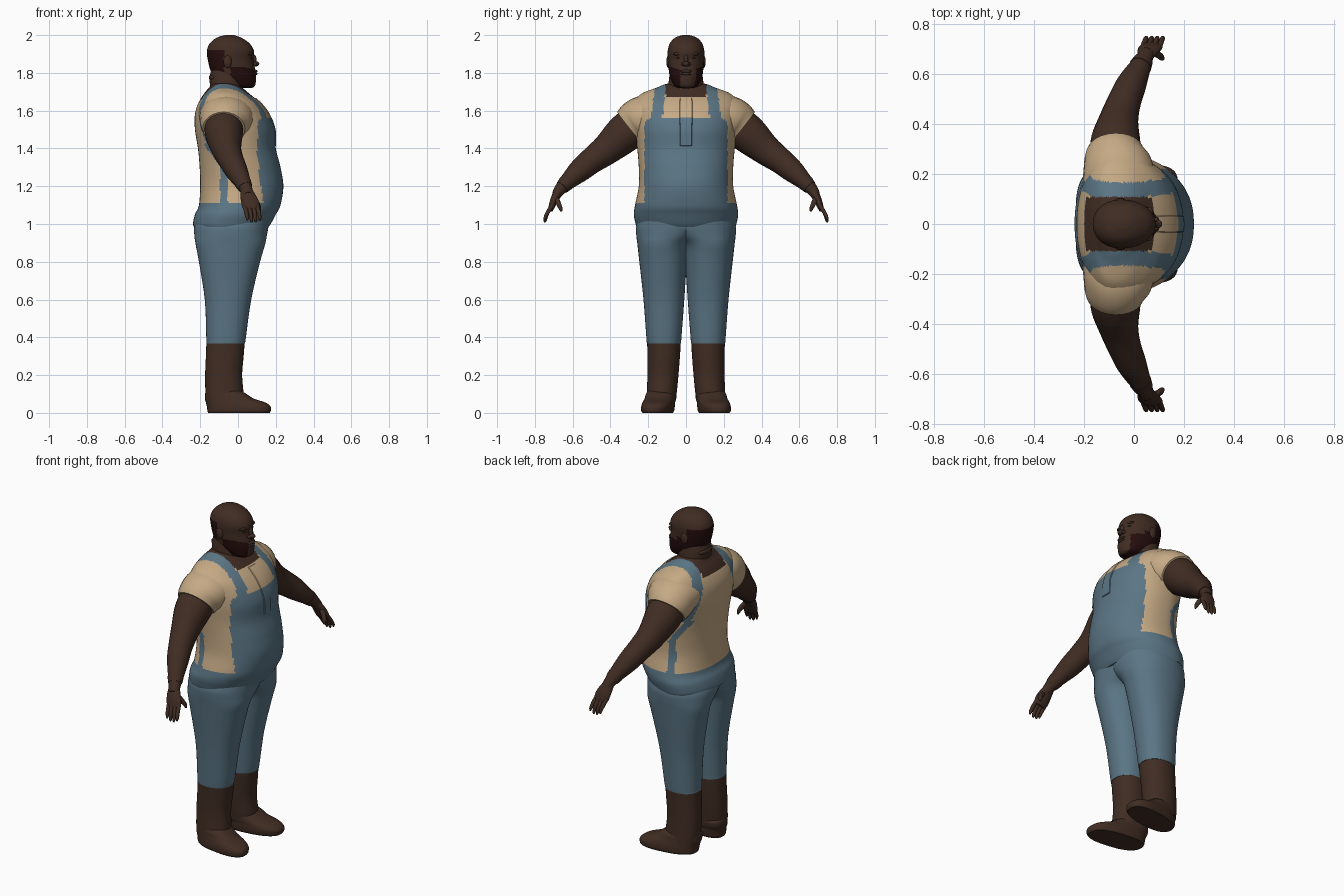
import bpy, bmesh, math
from mathutils import Vector

cube = bpy.data.objects.get("Cube")
if cube:
    bpy.data.objects.remove(cube, do_unlink=True)


def material(name, rgb):
    m = bpy.data.materials.new(name)
    m.use_nodes = True
    m.diffuse_color = (*rgb, 1)
    m.node_tree.nodes["Principled BSDF"].inputs["Base Color"].default_value = (*rgb, 1)
    return m


SKIN = material("dark brown", (.052, .026, .017))
HAIR = material("black brown", (.018, .004, .004))
DENIM = material("denim blue", (.105, .18, .235))
SHIRT = material("tan cloth", (.56, .40, .235))
made = []


def spline(points, steps):
    """Catmull-Rom samples through tuples of any length."""
    pts = [Vector(p) for p in points]
    out = []
    for i in range(len(pts) - 1):
        a, b, c, d = pts[max(i - 1, 0)], pts[i], pts[i + 1], pts[min(i + 2, len(pts) - 1)]
        for k in range(steps):
            t = k / steps
            out.append(b + (c - a) * (t / 2) + (a * 2 - b * 5 + c * 4 - d) * (t * t / 2)
                       + (b * 3 - a - c * 3 + d) * (t ** 3 / 2))
    return out + [pts[-1]]


def finish(name, bm, mats, rule=None):
    bmesh.ops.recalc_face_normals(bm, faces=bm.faces)
    if rule:
        for f in bm.faces:
            f.material_index = rule(f.calc_center_median())
    mesh = bpy.data.meshes.new(name)
    bm.to_mesh(mesh)
    bm.free()
    for m in mats:
        mesh.materials.append(m)
    ob = bpy.data.objects.new(name, mesh)
    bpy.context.collection.objects.link(ob)
    made.append(ob)


def bridge(rings):
    bm = bmesh.new()
    loops = [[bm.verts.new(p) for p in ring] for ring in rings]
    n = len(loops[0])
    for a, b in zip(loops, loops[1:]):
        for i in range(n):
            j = (i + 1) % n
            bm.faces.new((a[i], a[j], b[j], b[i]))
    bm.faces.new(loops[0])
    bm.faces.new(loops[-1])
    return bm


def power(v, p):
    return math.copysign(abs(v) ** (2 / p), v)


def stack(sections, n=40, steps=5, mid=.5, p=2.2, side=1, splay=0):
    """Level rings from (z, back, front, inner, outer)."""
    rings = []
    for z, x0, x1, y0, y1 in spline(sections, steps):
        cx, cy, ring = x0 + (x1 - x0) * mid, (y0 + y1) / 2, []
        for i in range(n):
            a = math.tau * i / n
            c, s = power(math.cos(a), p), power(math.sin(a), p)
            x = cx + c * (x1 - cx if c > 0 else cx - x0)
            y = cy + s * (y1 - y0) / 2 + splay * (x + .07)
            ring.append((x, y * side, z))
        rings.append(ring)
    return bridge(rings)


def tube(sections, n=24, steps=4, side=1):
    """Rings square to a path of (x, y, z, radius along x, other radius)."""
    path, rings = spline(sections, steps), []
    for i, q in enumerate(path):
        t = (path[min(i + 1, len(path) - 1)] - path[max(i - 1, 0)]).to_3d().normalized()
        u = Vector((1, 0, 0))
        u = (u - t * u.dot(t)).normalized()
        v = t.cross(u)
        ring = []
        for k in range(n):
            a = math.tau * k / n
            pt = q.to_3d() + u * q[3] * math.cos(a) + v * q[4] * math.sin(a)
            ring.append((pt.x, pt.y * side, pt.z))
        rings.append(ring)
    return bridge(rings)


def blob(name, loc, size, mat):
    bm = bmesh.new()
    bmesh.ops.create_uvsphere(bm, u_segments=16, v_segments=10, radius=1)
    bmesh.ops.scale(bm, vec=size, verts=bm.verts)
    bmesh.ops.translate(bm, vec=loc, verts=bm.verts)
    finish(name, bm, [mat])


# Torso: shirt, bib, shoulder straps, waistband and open collar
def torso_rule(c):
    x, y, z = c.x, abs(c.y), c.z
    if z < 1.115:
        return 0
    if z > (1.672 if x > -.1 else 1.66) and y < .108:
        return 2
    if x > .03 and y < .22 and z < 1.565 - max(0, y - .19):
        return 0
    if z > 1.55 and x > -.12 and .105 < y - (1.73 - z) * .12 < .165:
        return 0
    if x <= -.1 and z > 1.42 and abs(y - .14 - (1.7 - z) * .3) < .033:
        return 0
    if z <= 1.42 and x < 0 and abs(x + .075 + max(0, z - 1.3) * .7) < .02:
        return 0
    return 1


torso_profile = [
    (.985, -.234, .162, .262), (1.005, -.238, .176, .268), (1.05, -.228, .2, .276),
    (1.1, -.207, .225, .27), (1.2, -.2, .24, .25), (1.3, -.203, .225, .25),
    (1.4, -.212, .2, .258), (1.5, -.228, .195, .27), (1.58, -.228, .165, .28),
    (1.64, -.21, .12, .28), (1.69, -.18, .06, .235), (1.72, -.155, .025, .16),
    (1.74, -.14, 0, .11), (1.75, -.12, -.03, .06)]
bm = stack([(z, b, f, -w, w) for z, b, f, w in torso_profile], n=128, steps=8, mid=.43)
bmesh.ops.recalc_face_normals(bm, faces=bm.faces)
placket = [f for f in bm.faces if f.calc_center_median().x > .05
           and abs(f.calc_center_median().y) < .03 and 1.41 < f.calc_center_median().z < 1.67]
bmesh.ops.inset_region(bm, faces=placket, thickness=.003, depth=.004, use_even_offset=True)
finish("torso", bm, [DENIM, SHIRT, SKIN], torso_rule)

# Neck
finish("neck", stack([(1.62, -.18, .05, -.1, .1), (1.7, -.15, .03, -.096, .096),
                      (1.77, -.15, .025, -.09, .09), (1.83, -.14, .02, -.08, .08)]), [SKIN])


# Head with cropped hair and beard
def head_rule(c):
    hair = c.x < -.075 and 1.79 < c.z < 1.92
    beard = c.x > -.04 and c.z < 1.83 - max(0, c.x - .04) * .3
    bare_chin = c.x > .07 and c.y > -.03
    sideburn = c.y > .05 and -.09 < c.x < .0 and c.z < 1.86
    return int(hair or sideburn or (beard and not bare_chin))


head_profile = [
    (1.72, -.02, .075, .04), (1.735, -.05, .091, .063), (1.78, -.125, .096, .085),
    (1.82, -.148, .09, .092), (1.87, -.16, .082, .096), (1.915, -.165, .085, .097),
    (1.955, -.15, .062, .086), (1.985, -.115, .02, .06), (2, -.07, -.02, .02)]
finish("head", stack([(z, b, f, -w, w) for z, b, f, w in head_profile], n=80, steps=8,
                     mid=.45, p=2.1), [SKIN, HAIR], head_rule)

# Face details
blob("nose_bridge", (.083, 0, 1.87), (.015, .012, .028), SKIN)
blob("nose_tip", (.093, 0, 1.848), (.02, .018, .014), SKIN)
blob("upper_lip", (.091, 0, 1.809), (.012, .03, .008), SKIN)
blob("lower_lip", (.091, 0, 1.795), (.012, .027, .008), SKIN)
blob("nape_fold", (-.125, 0, 1.775), (.03, .065, .02), SKIN)

for side, label in ((1, "left"), (-1, "right")):
    blob(label + "_brow", (.06, side * .038, 1.9), (.018, .03, .009), SKIN)
    blob(label + "_eye", (.064, side * .037, 1.88), (.012, .014, .006), SKIN)
    blob(label + "_nostril", (.086, side * .016, 1.846), (.014, .01, .01), SKIN)
    blob(label + "_ear", (-.055, side * .093, 1.86), (.022, .011, .034), SKIN)

    # Sleeve and bare arm
    finish(label + "_sleeve", tube([
        (-.055, .15, 1.575, .15, .105), (-.063, .215, 1.558, .143, .124),
        (-.073, .262, 1.53, .128, .124), (-.075, .295, 1.505, .112, .112)], side=side), [SHIRT])
    finish(label + "_arm", tube([
        (-.075, .26, 1.535, .1, .1), (-.074, .33, 1.475, .1, .102),
        (-.06, .42, 1.395, .078, .082), (-.035, .5, 1.335, .066, .069),
        (-.01, .56, 1.285, .06, .062), (.02, .62, 1.23, .046, .046),
        (.042, .665, 1.185, .034, .032), (.052, .685, 1.155, .032, .026)], side=side), [SKIN])
    finish(label + "_wristband", tube([
        (.026, .633, 1.218, .045, .044), (.038, .656, 1.194, .039, .037)], side=side), [SKIN])

    # Hand
    finish(label + "_palm", tube([
        (.042, .668, 1.18, .03, .025), (.055, .692, 1.14, .042, .022),
        (.068, .708, 1.1, .046, .018), (.074, .717, 1.075, .038, .013)], side=side), [SKIN])
    for i, finger in enumerate(("little", "ring", "middle", "index")):
        x, drop = .036 + .022 * i, .012 * (i in (1, 2))
        finish(f"{label}_{finger}_finger", tube([
            (x, .71, 1.095, .011, .011), (x + .008, .733, 1.06, .011, .011),
            (x + .013, .745, 1.035 - drop, .009, .009),
            (x + .014, .748, 1.02 - drop, .004, .004)], n=10, side=side), [SKIN])
    finish(label + "_thumb", tube([
        (.075, .69, 1.14, .016, .016), (.1, .676, 1.11, .014, .014),
        (.112, .665, 1.085, .011, .011), (.115, .66, 1.067, .005, .005)], n=10, side=side), [SKIN])

    # Trouser leg, overlapping its twin at the seat
    finish(label + "_trouser_leg", stack([
        (.368, -.168, .037, .027, .207), (.4, -.168, .042, .024, .21),
        (.6, -.176, .07, .009, .225), (.8, -.207, .117, -.005, .247),
        (.89, -.224, .143, -.02, .257), (.94, -.231, .153, -.08, .263),
        (.985, -.232, .161, -.13, .264), (1.03, -.215, .165, -.13, .25)],
        n=56, side=side), [DENIM])

    # Boot shaft and shoe
    finish(label + "_boot", stack([
        (.05, -.165, .03, .06, .21), (.1, -.172, .03, .05, .208),
        (.2, -.174, .022, .04, .204), (.3, -.17, .03, .032, .204),
        (.38, -.167, .036, .027, .206)], side=side), [SKIN])
    finish(label + "_shoe", stack([
        (0, -.158, .168, .064, .216), (.012, -.162, .174, .058, .222),
        (.035, -.165, .172, .055, .222), (.055, -.17, .145, .055, .218),
        (.075, -.175, .085, .052, .213), (.1, -.175, .045, .052, .209),
        (.115, -.17, .02, .062, .2)], p=2.5, side=side, splay=.13), [SKIN])

# Smooth shading with crisp rims
bpy.ops.object.select_all(action="DESELECT")
for ob in made:
    ob.select_set(True)
bpy.context.view_layer.objects.active = made[0]
bpy.ops.object.shade_smooth_by_angle(angle=math.radians(40))
